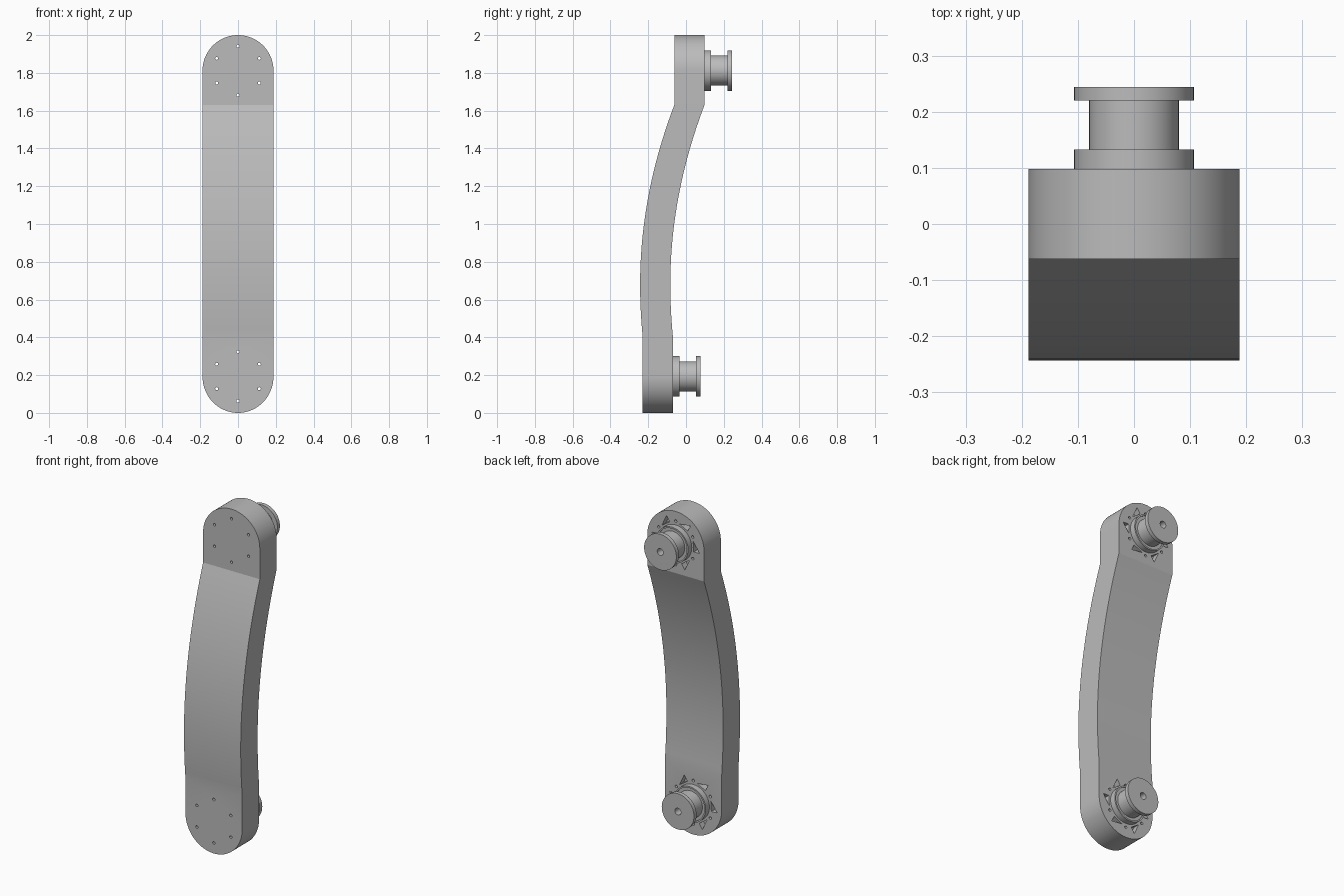
import bpy, bmesh
from math import sin, cos, pi, sqrt, radians
from mathutils import Vector, Matrix

if "Cube" in bpy.data.objects:
    bpy.data.objects.remove(bpy.data.objects["Cube"])

grey = bpy.data.materials.new("plain_grey")
grey.use_nodes = True
COLOUR = (0.5, 0.5, 0.5, 1)
grey.diffuse_color = COLOUR
grey.node_tree.nodes["Principled BSDF"].inputs["Base Color"].default_value = COLOUR

HALF_W, THICK = 0.188, 0.16
LOW_Z, HIGH_Z = 0.193, 1.812          # joint centres
BEND_LOW, BEND_HIGH = 0.40, 1.63      # where the bow starts and ends
APEX_Y, APEX_Z = -0.243, 0.68
LOW_Y, HIGH_Y = -0.229, -0.062        # front faces of the two ends


def add_object(name, bm):
    bmesh.ops.recalc_face_normals(bm, faces=bm.faces)
    mesh = bpy.data.meshes.new(name)
    bm.to_mesh(mesh)
    bm.free()
    obj = bpy.data.objects.new(name, mesh)
    bpy.context.collection.objects.link(obj)
    mesh.materials.append(grey)
    return obj


def smooth(obj):
    bpy.ops.object.select_all(action='DESELECT')
    obj.select_set(True)
    bpy.context.view_layer.objects.active = obj
    bpy.ops.object.shade_smooth_by_angle(angle=radians(15))


def front_y(z):
    if z <= BEND_LOW:
        return LOW_Y
    if z >= BEND_HIGH:
        return HIGH_Y
    end_y, end_z = (HIGH_Y, BEND_HIGH) if z > APEX_Z else (LOW_Y, BEND_LOW)
    return APEX_Y + (end_y - APEX_Y) * ((z - APEX_Z) / (end_z - APEX_Z)) ** 2


def prism(bm, points, y0, y1):
    """Extrude (x, z) points along y."""
    face = bm.faces.new([bm.verts.new((x, y0, z)) for x, z in points])
    out = bmesh.ops.extrude_face_region(bm, geom=[face])
    moved = [v for v in out["geom"] if isinstance(v, bmesh.types.BMVert)]
    bmesh.ops.translate(bm, verts=moved, vec=(0, y1 - y0, 0))


def circle(radius, cx, cz, n):
    return [(cx + radius * cos(2 * pi * i / n), cz + radius * sin(2 * pi * i / n)) for i in range(n)]


# Bowed bar with round ends: rows of (half width, height) swept upward
N = 20
rows = [(HALF_W * sin(pi / 2 * i / N), LOW_Z * (1 - cos(pi / 2 * i / N))) for i in range(N + 1)]
steps = 28
rows += [(HALF_W, BEND_LOW + (BEND_HIGH - BEND_LOW) * i / steps) for i in range(steps + 1)]
rows += [(HALF_W * cos(pi / 2 * i / N), HIGH_Z + (2 - HIGH_Z) * sin(pi / 2 * i / N)) for i in range(N + 1)]
bm = bmesh.new()
previous = None
for w, z in rows:
    y = front_y(z)
    ring = [bm.verts.new(p) for p in ((-w, y, z), (w, y, z), (w, y + THICK, z), (-w, y + THICK, z))]
    if previous:
        for k in range(4):
            j = (k + 1) % 4
            bm.faces.new((previous[k], previous[j], ring[j], ring[k]))
    previous = ring
bmesh.ops.remove_doubles(bm, verts=bm.verts, dist=0.00001)
bmesh.ops.dissolve_degenerate(bm, dist=0.00001, edges=bm.edges)
bar = add_object("bowed_bar", bm)

# Cutter: through bolt holes and triangular pockets around each joint
bm = bmesh.new()
for cz, fy in ((LOW_Z, LOW_Y), (HIGH_Z, HIGH_Y)):
    back = fy + THICK
    for k in range(6):
        a = pi / 2 + k * pi / 3
        prism(bm, circle(0.008, 0.13 * cos(a), cz + 0.13 * sin(a), 12), fy - 0.05, back + 0.05)
        polar = ((0.122, a + 0.2), (0.122, a + 0.72), (0.16, a + 0.66))
        prism(bm, [(r * cos(t), cz + r * sin(t)) for r, t in polar], back - 0.04, back + 0.05)
cutter = add_object("hole_cutter", bm)
cutter.hide_render = True
cutter.hide_viewport = True
cutter.hide_set(True)
cut = bar.modifiers.new("holes", 'BOOLEAN')
cut.operation = 'DIFFERENCE'
cut.solver = 'EXACT'
cut.object = cutter
bpy.context.view_layer.update()
cut_mesh = bpy.data.meshes.new_from_object(bar.evaluated_get(bpy.context.evaluated_depsgraph_get()))
bar.modifiers.clear()
bar.data = cut_mesh
bpy.data.objects.remove(cutter)
smooth(bar)

# Flanged spools on the back: (radius, distance from the bar), with a blind centre bore
SPOOL = ((0.107, -0.005), (0.107, 0.035), (0.098, 0.035), (0.098, 0.028), (0.08, 0.028),
         (0.08, 0.122), (0.107, 0.122), (0.107, 0.146), (0.02, 0.146), (0.02, 0.08))
SEG = 48
for name, cz, back in (("lower_spool", LOW_Z, LOW_Y + THICK), ("upper_spool", HIGH_Z, HIGH_Y + THICK)):
    bm = bmesh.new()
    rings = [[bm.verts.new((x, back + d, z)) for x, z in circle(r, 0, cz, SEG)] for r, d in SPOOL]
    for a, b in zip(rings, rings[1:]):
        for i in range(SEG):
            j = (i + 1) % SEG
            bm.faces.new((a[i], a[j], b[j], b[i]))
    bm.faces.new(rings[0])
    bm.faces.new(rings[-1])
    smooth(add_object(name, bm))
